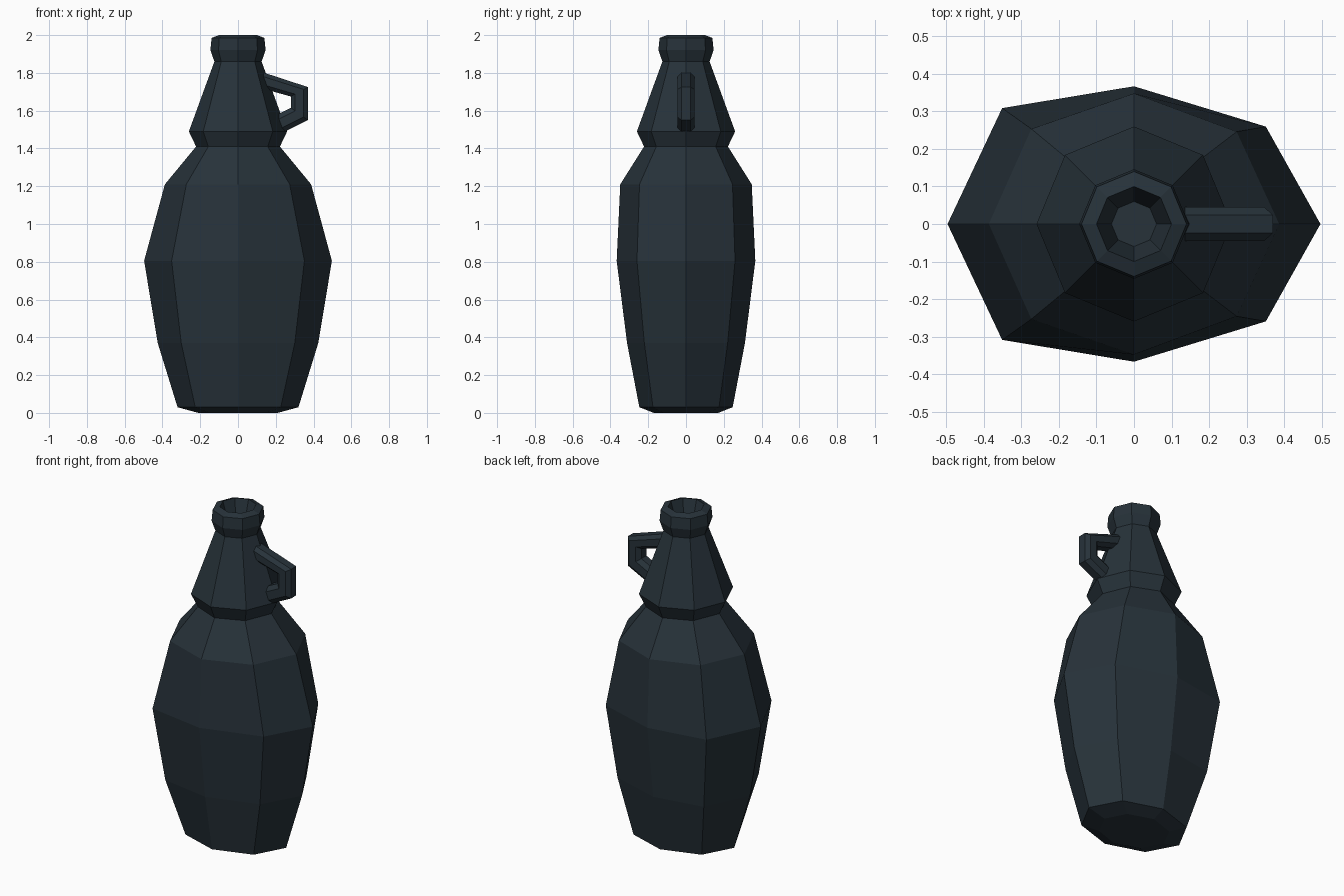
import bpy, bmesh, math

if "Cube" in bpy.data.objects:
    bpy.data.objects.remove(bpy.data.objects["Cube"])

mat = bpy.data.materials.new("dark slate")
mat.diffuse_color = (0.020, 0.032, 0.042, 1)
mat.use_nodes = True
mat.node_tree.nodes["Principled BSDF"].inputs["Base Color"].default_value = mat.diffuse_color


def skin(name, rings, cap_ends=True):
    """Join closed rings of points into a flat-shaded skin."""
    bm = bmesh.new()
    loops = [[bm.verts.new(p) for p in ring] for ring in rings]
    n = len(loops[0])
    for a, b in zip(loops, loops[1:]):
        for i in range(n):
            j = (i + 1) % n
            bm.faces.new((a[i], a[j], b[j], b[i]))
    if cap_ends:
        bm.faces.new(loops[0][::-1])
        bm.faces.new(loops[-1])
    bmesh.ops.recalc_face_normals(bm, faces=bm.faces)
    mesh = bpy.data.meshes.new(name)
    bm.to_mesh(mesh)
    bm.free()
    mesh.materials.append(mat)
    obj = bpy.data.objects.new(name, mesh)
    bpy.context.collection.objects.link(obj)
    return obj


# Bottle profile: z, x radius, y radius, depth factor of the left diagonal corners
profile = [
    (0.00, 0.21, 0.17, 1), (0.03, 0.32, 0.247, 1),
    (0.37, 0.425, 0.312, 1.18), (0.805, 0.497, 0.367, 1.19),
    (1.21, 0.387, 0.348, 1.03), (1.41, 0.222, 0.222, 1),
    (1.49, 0.26, 0.26, 1), (1.86, 0.125, 0.125, 1),
    (1.92, 0.146, 0.146, 1), (1.985, 0.14, 0.14, 1),
    (2.00, 0.10, 0.10, 1), (1.86, 0.06, 0.06, 1),   # rim and mouth hollow
]
rings = []
for z, rx, ry, left in profile:
    ring = []
    for i in range(8):
        a = i * math.pi / 4
        k = left if i in (3, 5) else 1
        ring.append((rx * math.cos(a), ry * math.sin(a) * k, z))
    rings.append(ring)
skin("bottle", rings)

# Handle: chamfered bar between an outer and an inner outline (x, z)
outer = [(0.11, 1.81), (0.37, 1.725), (0.37, 1.55), (0.19, 1.46)]
inner = [(0.10, 1.725), (0.28, 1.675), (0.28, 1.615), (0.18, 1.565)]
section = [(0, -0.024), (0, 0.024), (0.25, 0.045), (0.75, 0.045),
           (1, 0.024), (1, -0.024), (0.75, -0.045), (0.25, -0.045)]
skin("handle", [[(o[0] + (i[0] - o[0]) * t, y, o[1] + (i[1] - o[1]) * t)
                 for t, y in section] for o, i in zip(outer, inner)])
